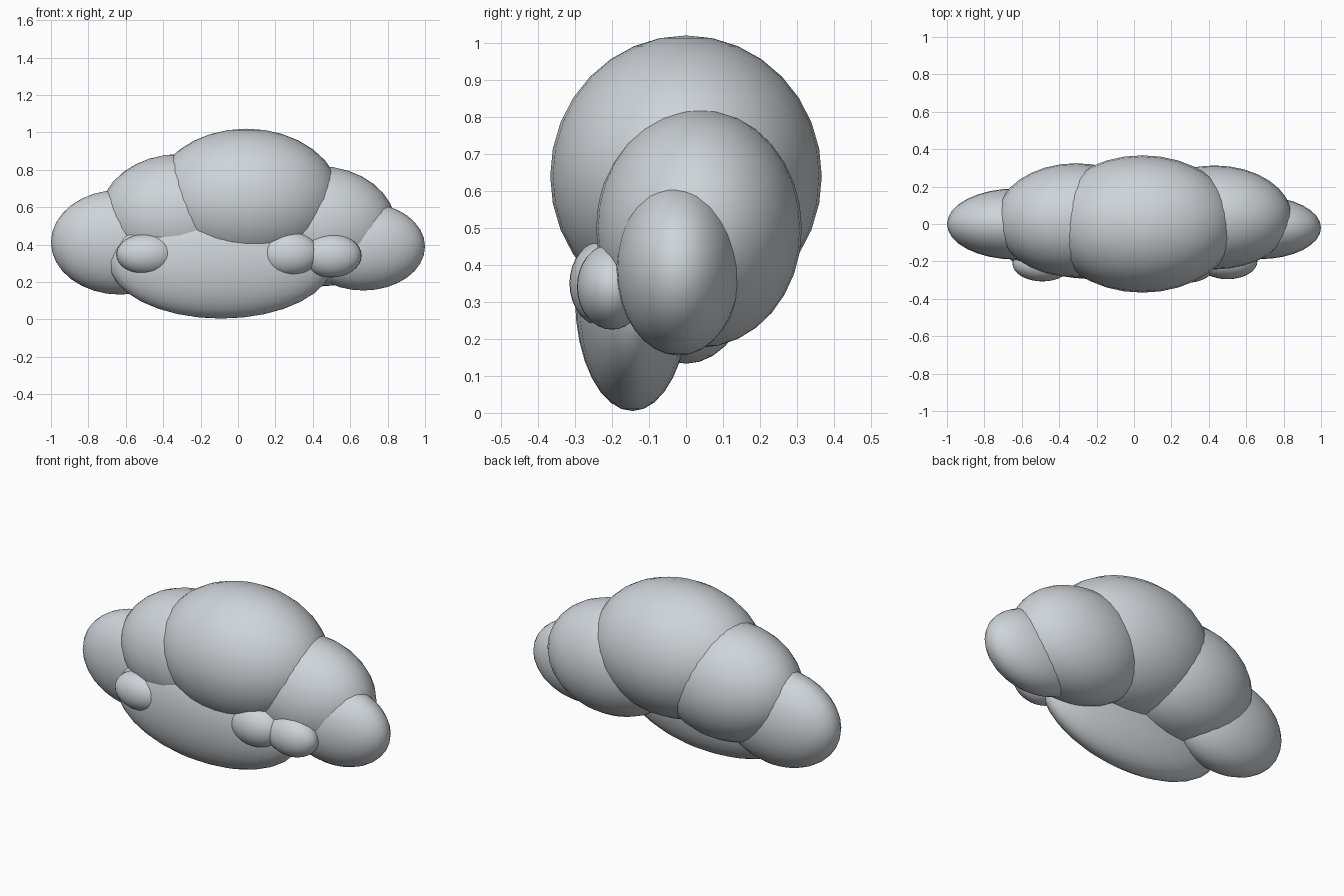
import bpy
import math

cube = bpy.data.objects.get("Cube")
if cube:
    bpy.data.objects.remove(cube, do_unlink=True)

grey = bpy.data.materials.new("cloud_grey")
colour = (0.62, 0.66, 0.69, 1)
grey.use_nodes = True
grey.diffuse_color = colour
bsdf = next(n for n in grey.node_tree.nodes if n.type == "BSDF_PRINCIPLED")
bsdf.inputs["Base Color"].default_value = colour
bsdf.inputs["Roughness"].default_value = 0.8


def puff(name, centre, radii):
    """One smooth ellipsoid lobe of the cloud."""
    bpy.ops.mesh.primitive_uv_sphere_add(segments=32, ring_count=16, radius=1, location=centre)
    lobe = bpy.context.object
    lobe.name = name
    lobe.scale = radii
    bpy.ops.object.transform_apply(location=False, rotation=False, scale=True)
    bpy.ops.object.shade_smooth_by_angle(angle=math.radians(40))
    lobe.data.materials.append(grey)


# Row of large lobes
puff("centre_puff", (0.045, 0, 0.64), (0.505, 0.367, 0.38))
puff("right_puff", (-0.31, 0.02, 0.552), (0.43, 0.305, 0.333))
puff("left_puff", (0.43, 0.035, 0.498), (0.415, 0.278, 0.322))
puff("right_end_puff", (-0.63, 0, 0.413), (0.37, 0.19, 0.28))
puff("left_end_puff", (0.67, -0.02, 0.39), (0.33, 0.168, 0.235))

# Low front lobe
puff("front_base_puff", (-0.09, -0.145, 0.31), (0.6, 0.155, 0.305))

# Small lobes on the front
puff("small_right_puff", (-0.49, -0.21, 0.348), (0.16, 0.097, 0.109))
puff("small_middle_puff", (0.275, -0.22, 0.35), (0.16, 0.095, 0.118))
puff("small_left_puff", (0.5, -0.2, 0.341), (0.16, 0.095, 0.116))
